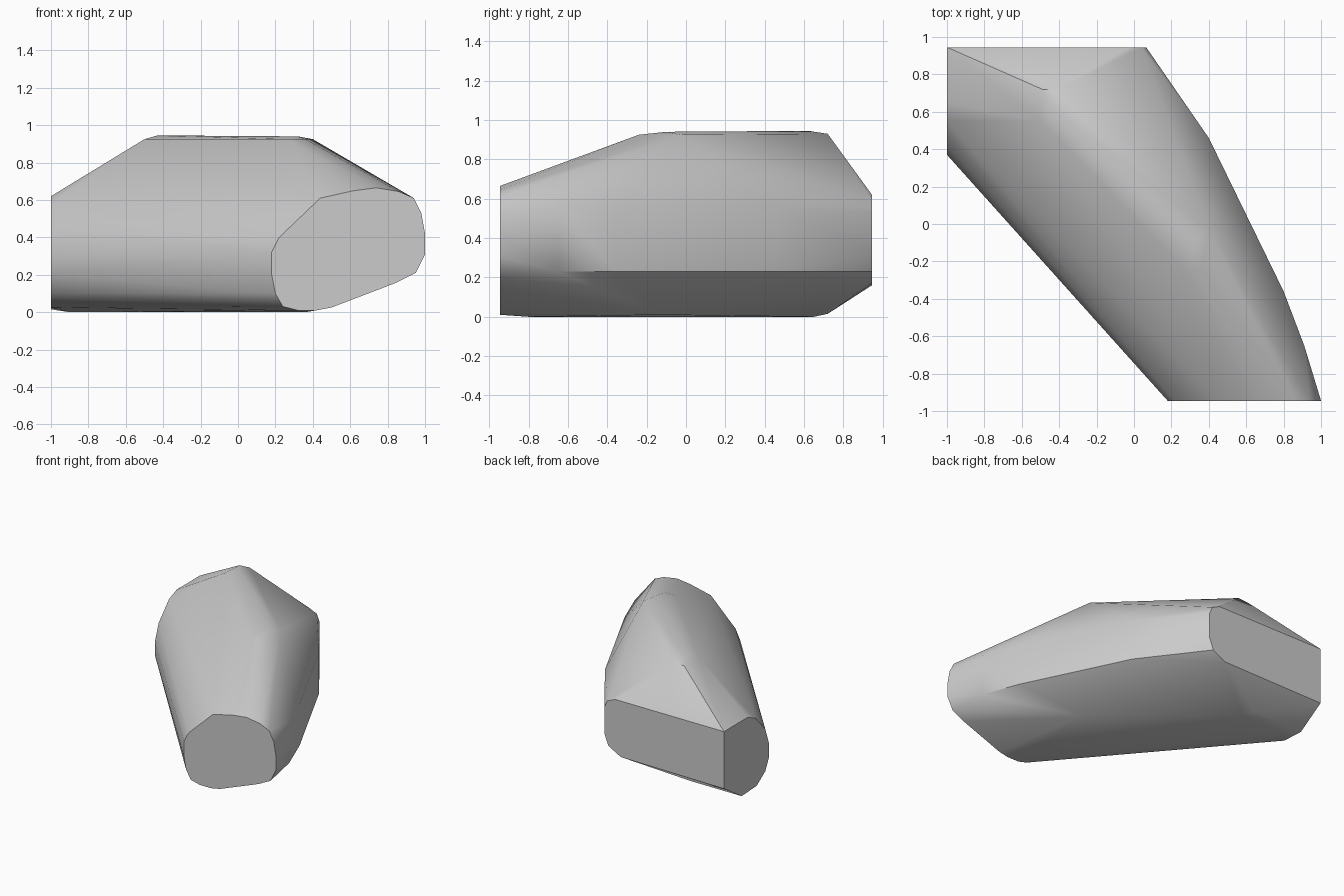
import bpy
import bmesh
from math import radians

# Remove the default cube only
default_cube = bpy.data.objects.get("Cube")
if default_cube:
    bpy.data.objects.remove(default_cube, do_unlink=True)


def make_material(name, colour):
    material = bpy.data.materials.new(name)
    material.use_nodes = True
    material.diffuse_color = colour
    shader = material.node_tree.nodes["Principled BSDF"]
    shader.inputs["Base Color"].default_value = colour
    return material


def hull_object(name, points, material):
    """Wrap a convex skin around a set of profile points."""
    bm = bmesh.new()
    for point in points:
        bm.verts.new(point)
    result = bmesh.ops.convex_hull(bm, input=bm.verts[:], use_existing_faces=False)
    loose = set(result["geom_interior"]) | set(result["geom_unused"])
    bmesh.ops.delete(bm, geom=[v for v in loose if isinstance(v, bmesh.types.BMVert)],
                     context="VERTS")
    bmesh.ops.dissolve_limit(bm, angle_limit=radians(1), verts=bm.verts[:], edges=bm.edges[:])
    bmesh.ops.recalc_face_normals(bm, faces=bm.faces[:])
    mesh = bpy.data.meshes.new(name)
    bm.to_mesh(mesh)
    bm.free()
    mesh.materials.append(material)
    obj = bpy.data.objects.new(name, mesh)
    bpy.context.collection.objects.link(obj)
    return obj


end_y = .945

# Flat front end, as x and z
front_profile = [(.18, .2), (.18, .32), (.22, .4), (.44, .61), (.62, .65), (.74, .665),
                 (.86, .645), (.94, .61), (.98, .53), (1, .42), (1, .31), (.95, .21),
                 (.84, .155), (.5, .025), (.42, .01), (.32, .01), (.24, .03), (.2, .1)]

# Flat right-hand end, as y and z
cut_profile = [(end_y, .62), (.65, .62), (.55, .58), (.42, .44), (.37, .3), (.37, .2),
               (.42, .1), (.53, .025), (.72, .015), (end_y, .16)]

# Flat back end, as x and z
back_profile = [(-.03, .62), (.04, .59), (.065, .53), (.065, .32), (.03, .23), (-.08, .17)]

# Raised top plateau
top_points = [(-.5, .55, .925), (-.49, .72, .925), (-.4, .72, .93), (-.43, .62, .945),
              (.27, -.24, .925), (.36, -.24, .925), (.4, -.03, .925), (.32, -.1, .94)]

# Flat underside
base_points = [(.38, -.13, .01), (-.5, .65, 0), (-.55, .72, .015), (-.9, .65, 0),
               (.36, -.8, 0)]

# Bulging left flank: x and y of each upright edge, with its lower and upper heights
flank_edges = [(.4, .46, .23, .56), (.61, .02, .24, .56), (.8, -.36, .23, .56),
               (.91, -.65, .23, .56)]

points = [(x, -end_y, z) for x, z in front_profile]
points += [(-1, y, z) for y, z in cut_profile]
points += [(x, end_y, z) for x, z in back_profile]
points += top_points + base_points
for x, y, low, high in flank_edges:
    points += [(x, y, low), (x, y, high)]

# Stone body with soft shading and crisp cut ends
stone = hull_object("stone_body", points, make_material("light grey", (.6, .6, .6, 1)))
bpy.ops.object.select_all(action="DESELECT")
stone.select_set(True)
bpy.context.view_layer.objects.active = stone
bpy.ops.object.shade_smooth_by_angle(angle=radians(35))
